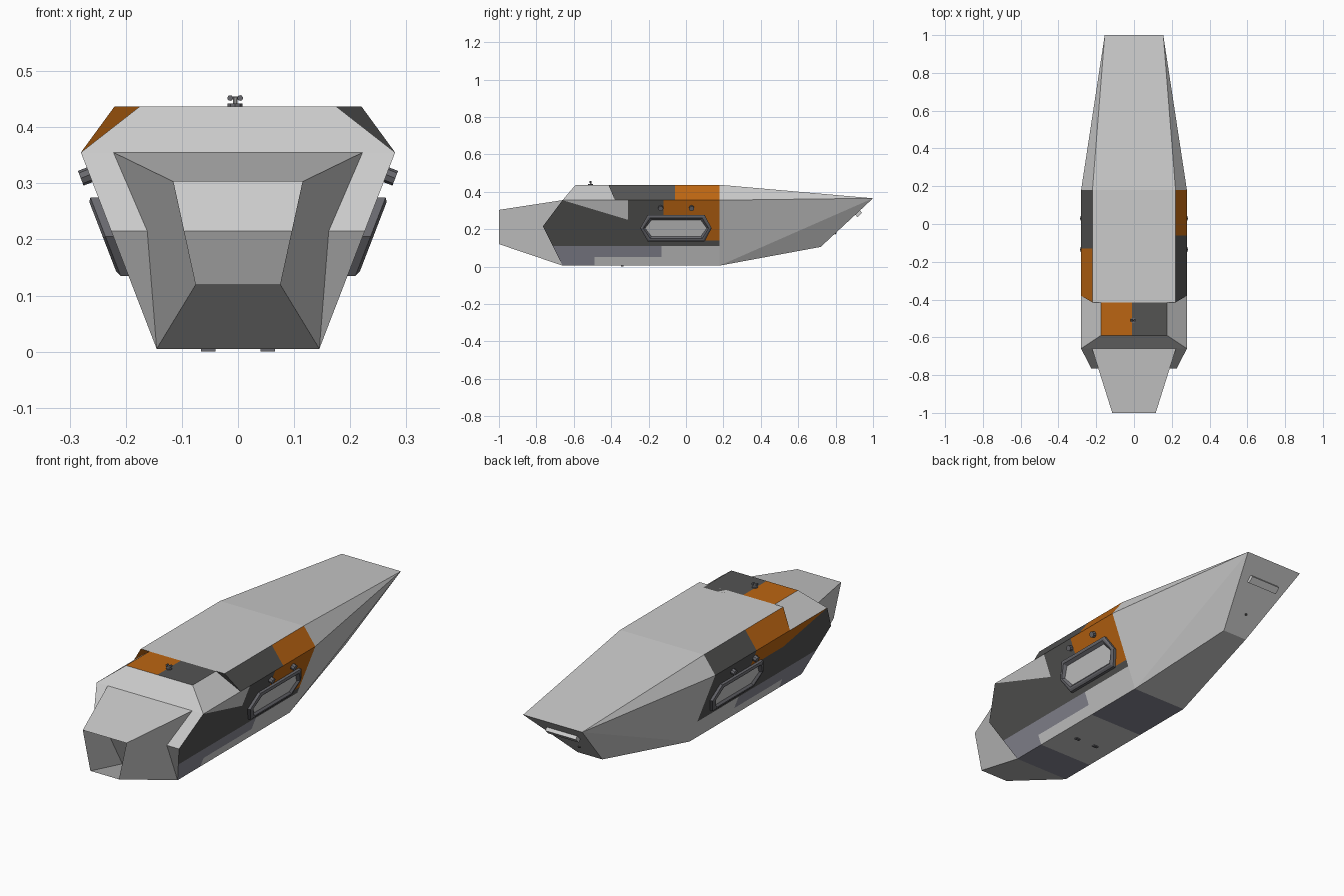
import bpy, bmesh, math
from mathutils import Vector

if "Cube" in bpy.data.objects:
    bpy.data.objects.remove(bpy.data.objects["Cube"])

def mat(name, c):
    m = bpy.data.materials.new(name)
    m.diffuse_color = (*c, 1)
    m.use_nodes = True
    m.node_tree.nodes["Principled BSDF"].inputs["Base Color"].default_value = m.diffuse_color
    return m

LIGHT, DARK, ORANGE, VIOLET, FRAME = range(5)
MATS = [mat("light grey", (.60, .60, .60)), mat("charcoal", (.088, .088, .086)),
        mat("orange", (.50, .13, .006)), mat("violet grey", (.25, .25, .30)),
        mat("gunmetal", (.14, .14, .155))]

def finish(name, bm, rule):
    """rule is a material index or a function(center, normal) -> index"""
    bm.normal_update()
    for f in bm.faces:
        f.material_index = rule(f.calc_center_median(), f.normal) if callable(rule) else rule
    me = bpy.data.meshes.new(name)
    bm.to_mesh(me)
    bm.free()
    for m in MATS:
        me.materials.append(m)
    ob = bpy.data.objects.new(name, me)
    bpy.context.collection.objects.link(ob)
    return ob

def solid(name, half_points, rule, cuts=()):
    """convex solid from mirrored points, sliced along cut planes for painting"""
    bm = bmesh.new()
    for x, y, z in half_points:
        bm.verts.new((x, y, z))
        bm.verts.new((-x, y, z))
    bmesh.ops.convex_hull(bm, input=bm.verts[:])
    bmesh.ops.dissolve_limit(bm, angle_limit=.002, verts=bm.verts[:], edges=bm.edges[:])
    for co, no in cuts:
        bmesh.ops.bisect_plane(bm, geom=bm.verts[:] + bm.edges[:] + bm.faces[:],
                               plane_co=co, plane_no=no, dist=1e-5)
    return finish(name, bm, rule)

def side_x(z):
    return .145 + .135 * (z - .005) / .35

def ycut(y): return ((0, y, 0), (0, 1, 0))
def zcut(z): return ((0, 0, z), (0, 0, 1))

# lower hull: wedge-fronted, camouflage panels by region
def wedge_line(y):
    return .355 - (y + .66) * .30

def hull_paint(c, n):
    if abs(n.y) > .5:
        return LIGHT
    if n.z < -.9:
        return LIGHT if -.49 < c.y < -.13 else VIOLET
    if c.z < .11:
        if c.y > -.13 or (c.z < .05 and c.y > -.49):
            return LIGHT
        return VIOLET
    if n.x > 0:
        if c.y > -.12 and c.z > .14:
            return ORANGE
        if c.y < -.31 and c.z > wedge_line(c.y):
            return LIGHT
    elif c.y < -.13 and c.z > wedge_line(c.y) and c.z > .27:
        return ORANGE
    return DARK

profile = [(-.66, .355), (-.765, .215), (-.66, .005), (.18, .005), (.18, .355)]
solid("lower_hull", [(side_x(z), y, z) for y, z in profile], hull_paint,
      [ycut(v) for v in (-.49, -.31, -.13, -.12)] +
      [zcut(v) for v in (.05, .11, .14, .27)] +
      [((0, -.66, .355), (0, .30, 1))])

# upper hull with sloped shoulders
def upper_paint(c, n):
    if n.z > .9:
        return LIGHT
    if abs(n.y) > .7:
        return ORANGE if c.x < 0 else DARK
    if c.x > 0:
        return ORANGE if c.y > -.06 else DARK
    return ORANGE if c.y < -.13 else DARK

solid("upper_hull", [(.28, -.38, .355), (.28, .18, .355), (.22, -.415, .437), (.22, .18, .437)],
      upper_paint, [ycut(-.06), ycut(-.13), ((0, 0, 0), (1, 0, 0))])

# cab in front of the upper hull, two-tone roof
def cab_paint(c, n):
    if n.z > .9:
        return ORANGE if c.x < -.01 else DARK
    return LIGHT

solid("cab", [(.28, -.66, .355), (.28, -.37, .355), (.175, -.59, .437), (.175, -.38, .437)],
      cab_paint, [((-.01, 0, 0), (1, 0, 0))])

# long tapering tail
solid("tail", [(.22, .18, .437), (.28, .18, .355), (.145, .18, .005),
               (.155, 1, .365), (.065, .72, .105)], LIGHT)

# nose: open tapered tube
bm = bmesh.new()
rings = []
for y, wt, zt, wb, zb in ((-1, .115, .303, .075, .12), (-.66, .222, .355, .145, .005)):
    rings.append([bm.verts.new(p) for p in
                  ((-wt, y, zt), (wt, y, zt), (wb, y, zb), (-wb, y, zb))])
for i in range(4):
    j = (i + 1) % 4
    bm.faces.new((rings[0][i], rings[0][j], rings[1][j], rings[1][i]))
finish("nose", bm, LIGHT)

# side hatches: raised hexagonal frame with a recessed panel
HEX = [(-.245, .205), (-.205, .275), (.10, .275), (.137, .205), (.10, .135), (-.205, .135)]
def hatch(s):
    bm = bmesh.new()
    cy, cz = -.054, .205
    rings = []
    for inset, off in ((0, -.005), (0, .014), (.008, .019), (.016, .019), (.026, .008)):
        ky, kz = 1 - inset / .19, 1 - inset / .07
        ring = []
        for y, z in HEX:
            yy, zz = cy + (y - cy) * ky, cz + (z - cz) * kz
            ring.append(bm.verts.new((s * (side_x(zz) + off), yy, zz)))
        rings.append(ring)
    for a, b in zip(rings, rings[1:]):
        for i in range(6):
            j = (i + 1) % 6
            bm.faces.new((a[i], a[j], b[j], b[i]) if s < 0 else (a[j], a[i], b[i], b[j]))
    panel = bm.faces.new(rings[-1] if s < 0 else rings[-1][::-1])
    bm.normal_update()
    if panel.normal.x * s < 0:
        bmesh.ops.reverse_faces(bm, faces=bm.faces[:])
    finish("side_hatch", bm, lambda c, n: LIGHT if abs(c.z - cz) < .005 and
           abs(c.y - cy) < .03 else FRAME)

def box(name, loc, size, m, rot=(0, 0, 0)):
    bm = bmesh.new()
    bmesh.ops.create_cube(bm, size=1)
    bmesh.ops.scale(bm, vec=size, verts=bm.verts)
    ob = finish(name, bm, m)
    ob.location, ob.rotation_euler = loc, rot

def rod(name, loc, r, h, m, rot=(0, 0, 0), n=10):
    bm = bmesh.new()
    bmesh.ops.create_cone(bm, cap_ends=True, segments=n, radius1=r, radius2=r, depth=h)
    ob = finish(name, bm, m)
    ob.location, ob.rotation_euler = loc, rot

for s in (-1, 1):
    hatch(s)
    # lamps above the hatch
    for y in (-.135, .03):
        rod("side_lamp", (s * .27, y, .313), .014, .022, FRAME, (0, math.radians(90 + s * 21), 0), 8)
    # skids under the belly
    box("belly_foot", (s * .053, -.34, .004), (.025, .014, .008), FRAME)

# grab handle and small port on the sloped stern
slope = math.atan2(.26, .28)
box("stern_handle", (0, .922, .284), (.16, .034, .022), LIGHT, (slope, 0, 0))
rod("stern_port", (0, .80, .178), .006, .008, DARK, (slope, 0, 0))

# small roof fitting
rod("roof_base", (-.005, -.51, .439), .014, .006, FRAME)
rod("roof_stem", (-.005, -.51, .446), .004, .014, LIGHT)
rod("roof_bar", (-.005, -.51, .452), .003, .02, FRAME, (0, math.pi / 2, 0))
for s in (-1, 1):
    rod("roof_lens", (-.005 + s * .009, -.51, .452), .005, .012, FRAME, (math.pi / 2, 0, 0))
